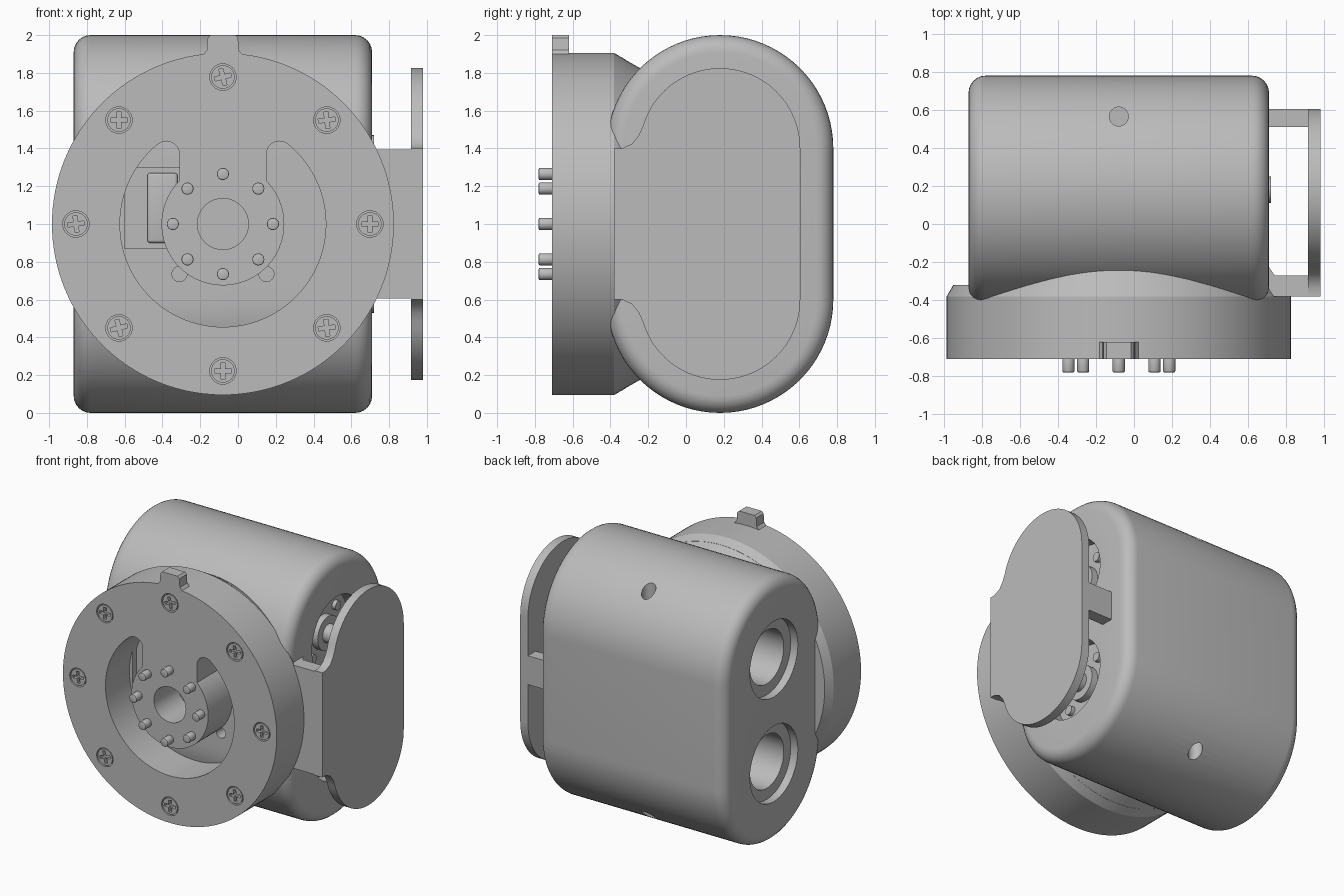
import bpy, bmesh
from math import sin, cos, pi, radians, atan2

if "Cube" in bpy.data.objects:
    bpy.data.objects.remove(bpy.data.objects["Cube"])

grey = bpy.data.materials.new("plain grey")
grey.use_nodes = True
grey.diffuse_color = (0.5, 0.5, 0.5, 1)
grey.node_tree.nodes["Principled BSDF"].inputs["Base Color"].default_value = (0.5, 0.5, 0.5, 1)

CX, CZ = -0.08, 1.0      # axis of the round flange
BY, BR = 0.18, 0.6       # body axis and radius
ENDS = (0.6, 1.4)        # heights of the two motor axes


def arc(u, v, r, a, b, n):
    return [(u + r * cos(radians(a + (b - a) * i / n)),
             v + r * sin(radians(a + (b - a) * i / n))) for i in range(n + 1)]


def circle(u, v, r, n=32):
    return arc(u, v, r, 0, 360, n)[:-1]


def loft(name, axis, rings):
    """Closed solid through matching outlines [(position, points)] along an axis."""
    place = {"x": lambda d, u, v: (d, u, v),
             "y": lambda d, u, v: (u, d, v),
             "z": lambda d, u, v: (u, v, d)}[axis]
    bm = bmesh.new()
    loops = [[bm.verts.new(place(d, *p)) for p in pts] for d, pts in rings]
    for lo, hi in zip(loops, loops[1:]):
        for i in range(len(lo)):
            j = (i + 1) % len(lo)
            bm.faces.new((lo[i], lo[j], hi[j], hi[i]))
    bm.faces.new(loops[0])
    bm.faces.new(loops[-1])
    bmesh.ops.recalc_face_normals(bm, faces=bm.faces)
    me = bpy.data.meshes.new(name)
    bm.to_mesh(me)
    bm.free()
    me.materials.append(grey)
    ob = bpy.data.objects.new(name, me)
    bpy.context.collection.objects.link(ob)
    return ob


def prism(name, axis, pts, a, b):
    return loft(name, axis, [(a, pts), (b, pts)])


def box(name, x, y, z):
    return prism(name, "z", [(x[0], y[0]), (x[1], y[0]), (x[1], y[1]), (x[0], y[1])], *z)


def activate(ob):
    bpy.ops.object.select_all(action="DESELECT")
    ob.select_set(True)
    bpy.context.view_layer.objects.active = ob


def cut(ob, cutters):
    activate(ob)
    for c in cutters:
        m = ob.modifiers.new("cut", "BOOLEAN")
        m.operation, m.solver, m.object = "DIFFERENCE", "EXACT", c
        bpy.ops.object.modifier_apply(modifier=m.name)
        bpy.data.objects.remove(c)


def bevel(ob, width, segments):
    activate(ob)
    m = ob.modifiers.new("round", "BEVEL")
    m.width, m.segments, m.limit_method, m.angle_limit = width, segments, "ANGLE", radians(60)
    bpy.ops.object.modifier_apply(modifier=m.name)


def around(r, n=8):
    return [(CX + r * cos(2 * pi * i / n), CZ + r * sin(2 * pi * i / n)) for i in range(n)]


# Body: rounded-end housing lying along x
body = prism("body", "x", arc(BY, 1.4, BR, 0, 180, 40) + arc(BY, 0.6, BR, 180, 360, 40), -0.87, 0.71)
bevel(body, 0.09, 6)
cutters = [prism("cutter", "z", circle(CX, 0.565, 0.05), a, a + 0.4) for a in (-0.1, 1.7)]
for z in ENDS:
    # stepped sockets on one end, shallow pockets on the other
    cutters += [prism("cutter", "x", circle(BY, z, 0.29, 48), -1, -0.81),
                prism("cutter", "x", circle(BY, z, 0.205, 48), -0.9, -0.45),
                prism("cutter", "x", circle(BY, z, 0.3, 48), 0.59, 0.8)]
cutters += [prism("cutter", "y", circle(CX + s * 0.23, 0.735, 0.04), -0.5, -0.3) for s in (-1, 1)]
cutters.append(box("cutter", (-0.6, -0.3), (-0.5, -0.37), (0.87, 1.3)))
cut(body, cutters)

# Connector seated in the front window of the body
connector = box("connector", (-0.48, -0.32), (-0.4, -0.36), (0.9, 1.27))
bevel(connector, 0.015, 3)

# Motor shafts and their screws behind the side plate
for z in ENDS:
    prism("motor_boss", "x", circle(BY, z, 0.13), 0.57, 0.64)
    prism("motor_shaft", "x", circle(BY, z, 0.07), 0.6, 0.72)
    for u, v in arc(BY, z, 0.21, 45, 315, 3):
        prism("motor_screw", "x", circle(u, v, 0.035, 16), 0.57, 0.62)

# Round flange with chamfered back
flange = loft("flange", "y", [(y, circle(CX, CZ, r, 128)) for y, r in
                              ((-0.71, 0.905), (-0.38, 0.905), (-0.32, 0.87))])
hub, rim, neck, corner = 0.325, 0.545, 0.23, 0.07
cu = neck + corner
cv = ((rim - corner) ** 2 - cu ** 2) ** 0.5
turn = atan2(cv, cu) * 180 / pi
pocket = (arc(0, 0, hub, 45, -225, 60) + arc(-cu, cv, corner, 0, 180 - turn, 10)
          + arc(0, 0, rim, 180 - turn, 360 + turn, 80)[1:] + arc(cu, cv, corner, turn, 180, 10)[1:])
pocket = [(CX + u, CZ + v) for u, v in pocket]
cut(flange, [prism("cutter", "y", pocket, -0.8, -0.2),
             prism("cutter", "y", circle(CX, CZ, 0.135, 48), -0.8, -0.2)]
    + [prism("cutter", "y", circle(u, v, 0.07), -0.8, -0.65) for u, v in around(0.778)])

# Conical collar running into the curved body
collar = loft("collar", "y", [(y, circle(CX, CZ, r, 128)) for y, r in ((-0.322, 0.87), (-0.2, 0.8))])
for v in collar.data.vertices:
    v.co.x = min(max(v.co.x, -0.85), 0.69)
cut(collar, [prism("cutter", "y", circle(CX, CZ, 0.56, 64), -0.5, -0.1)])

# Cross-head screws round the flange and pins on the hub
for i, (u, v) in enumerate(around(0.778)):
    screw = prism("flange_screw", "y", circle(u, v, 0.062), -0.708, -0.64)
    a = 0.12 * (i % 3)
    w, l = 0.011, 0.045
    plus = [(w, w), (w, l), (-w, l), (-w, w), (-l, w), (-l, -w),
            (-w, -w), (-w, -l), (w, -l), (w, -w), (l, -w), (l, w)]
    plus = [(u + p * cos(a) - q * sin(a), v + p * sin(a) + q * cos(a)) for p, q in plus]
    cut(screw, [prism("cutter", "y", plus, -0.8, -0.68)])
for u, v in around(0.265):
    pin = prism("hub_pin", "y", circle(u, v, 0.032, 24), -0.78, -0.69)
    bevel(pin, 0.006, 2)

# Locating tab on top of the flange
prism("top_tab", "y", [(CX - 0.11, 1.89), (CX + 0.11, 1.89), (CX + 0.085, 1.92), (CX + 0.08, 1.985),
                       (CX + 0.065, 2), (CX - 0.065, 2), (CX - 0.08, 1.985), (CX - 0.085, 1.92)],
      -0.71, -0.62)

# Side plate, its front bracket and rear rib
half = [(-0.38, 0.4), (-0.34, 0.4), (-0.285, 0.425), (-0.25, 0.47)] + arc(BY, 0.4, 0.425, 164, 0, 32)
plate = [(y, CZ + z) for y, z in half] + [(y, CZ - z) for y, z in reversed(half)]
prism("side_plate", "x", plate, 0.915, 0.98)
prism("plate_bracket", "z", [(0.6, -0.38), (0.95, -0.38), (0.95, -0.27), (0.74, -0.27),
                             (0.69, -0.2), (0.6, -0.2)], 0.605, 1.395)
box("plate_rib", (0.69, 0.93), (0.51, 0.604), (0.89, 1.11))

for ob in bpy.context.collection.objects:
    if ob.type == "MESH" and ob.data.materials and ob.data.materials[0] == grey:
        activate(ob)
        bpy.ops.object.shade_smooth_by_angle(angle=radians(30))
